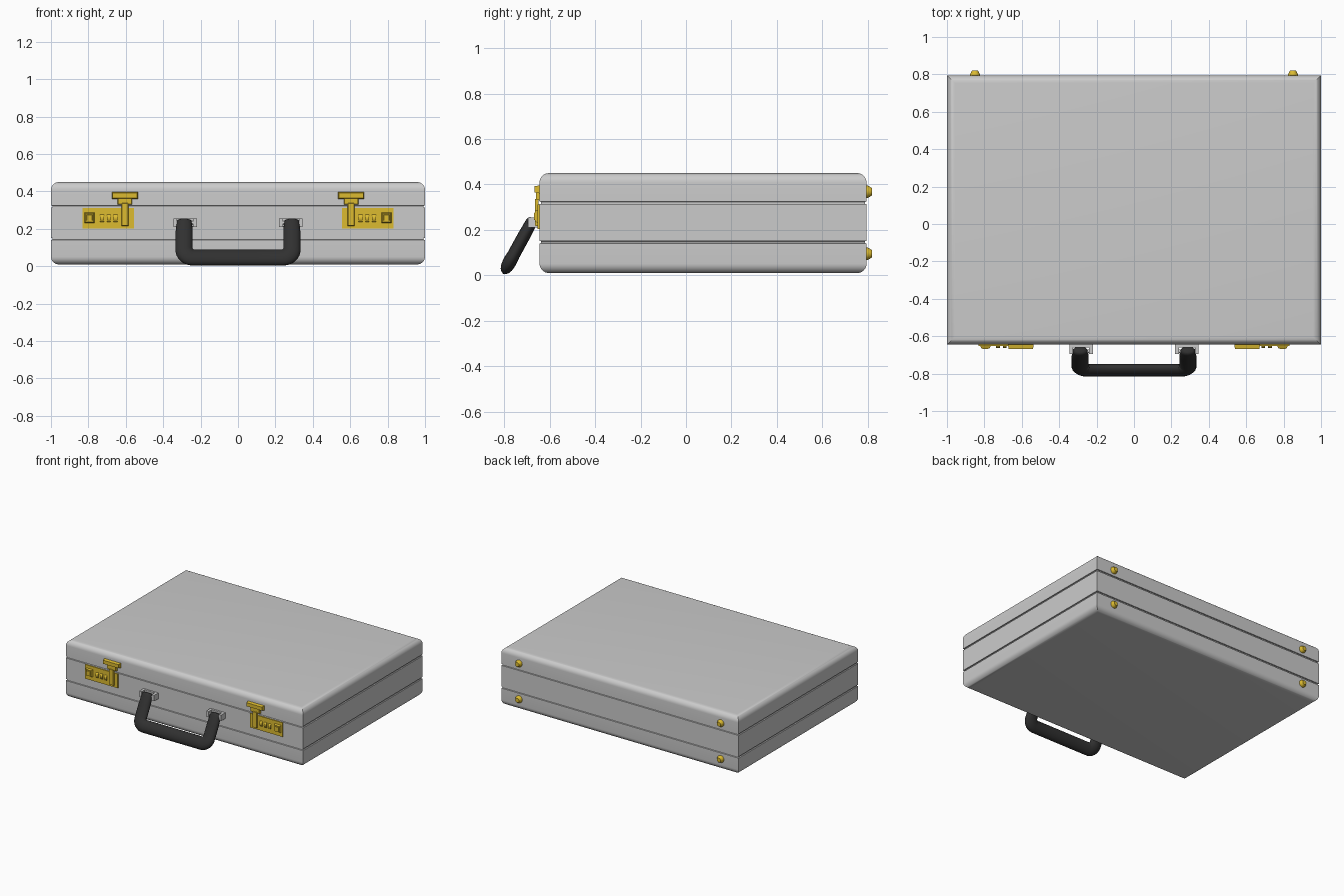
import bpy, bmesh
from math import sin, cos, pi, radians
from mathutils import Vector, Matrix

if "Cube" in bpy.data.objects:
    bpy.data.objects.remove(bpy.data.objects["Cube"])


def material(name, color):
    m = bpy.data.materials.new(name)
    m.diffuse_color = (*color, 1)
    m.use_nodes = True
    m.node_tree.nodes["Principled BSDF"].inputs["Base Color"].default_value = m.diffuse_color
    return m


GOLD = material("gold", (0.72, 0.5, 0.03))
BLACK = material("black", (0.03, 0.03, 0.03))


def finish(bm, name, mat=None, angle=35):
    bmesh.ops.recalc_face_normals(bm, faces=bm.faces[:])
    me = bpy.data.meshes.new(name)
    bm.to_mesh(me)
    bm.free()
    ob = bpy.data.objects.new(name, me)
    bpy.context.collection.objects.link(ob)
    if mat:
        me.materials.append(mat)
    bpy.ops.object.select_all(action='DESELECT')
    ob.select_set(True)
    bpy.context.view_layer.objects.active = ob
    bpy.ops.object.shade_smooth_by_angle(angle=radians(angle))
    return ob


def loft(bm, rings):
    loops = [[bm.verts.new(p) for p in r] for r in rings]
    n = len(loops[0])
    for a, b in zip(loops, loops[1:]):
        for i in range(n):
            j = (i + 1) % n
            bm.faces.new((a[i], a[j], b[j], b[i]))
    bm.faces.new(loops[0])
    bm.faces.new(loops[-1])


def slab(bm, x, z, y0, y1, taper=0.0):
    """Box on the front face, its outer side shrunk by taper."""
    def ring(y, t):
        return [(x[0] + t, y, z[0] + t), (x[1] - t, y, z[0] + t),
                (x[1] - t, y, z[1] - t), (x[0] + t, y, z[1] - t)]
    loft(bm, [ring(y0, 0), ring(y1, taper)])


# case: rectangular rings following a rounded profile with two seams
X, Y0, Y1, R = 1.0, -0.645, 0.795, 0.042
arc = [i * pi / 2 / 8 for i in range(9)]
profile = [(R - R * sin(a), 0.01 + R - R * cos(a)) for a in arc]
for z in (0.146, 0.319):
    profile += [(0, z - 0.006), (0.007, z - 0.004), (0.007, z + 0.004), (0, z + 0.006)]
profile += [(R - R * cos(a), 0.45 - R + R * sin(a)) for a in arc]
bm = bmesh.new()
loft(bm, [[(-X + d, Y0 + d, z), (X - d, Y0 + d, z), (X - d, Y1 - d, z), (-X + d, Y1 - d, z)]
          for d, z in profile])
finish(bm, "case")

# handle: elliptical section swept in a plane hanging away from the front
pivot = Vector((0, -0.68, 0.235))
down = Vector((0, -0.48, -0.877))
out = Vector((0, -0.877, 0.48))
half = [(0.288, -0.016, 0.55), (0.288, -0.008, 0.85), (0.288, 0.004, 0.92), (0.288, 0.07, 1.0)]
for i in range(9):
    a = i * pi / 2 / 8
    half.append((0.237 + 0.051 * cos(a), 0.163 + 0.051 * sin(a), 1.0 + 0.08 * sin(2 * a)))
half.append((0.1, 0.214, 1.0))
path = half + [(-x, v, s) for x, v, s in reversed(half)]
rings = []
for k, (x, v, s) in enumerate(path):
    a, b = path[max(k - 1, 0)], path[min(k + 1, len(path) - 1)]
    t = Vector((b[0] - a[0], b[1] - a[1])).normalized()
    side = Vector((-t.y, 0, 0)) + down * t.x
    c = pivot + Vector((x, 0, 0)) + down * v
    rings.append([c + side * (0.046 * s * cos(q)) + out * (0.028 * s * sin(q))
                  for q in (2 * pi * j / 16 for j in range(16))])
bm = bmesh.new()
loft(bm, rings)
finish(bm, "handle", BLACK, 50)

for m, label in ((-1, "left"), (1, "right")):
    def sx(a, b):
        return tuple(sorted((m * a, m * b)))

    # handle bracket: back plate and two ears
    bm = bmesh.new()
    slab(bm, sx(0.22, 0.345), (0.21, 0.255), -0.64, -0.66)
    for a, b in ((0.22, 0.24), (0.325, 0.345)):
        slab(bm, sx(a, b), (0.21, 0.255), -0.655, -0.696)
    # hinge pin
    bmesh.ops.create_cone(bm, cap_ends=True, segments=12, radius1=0.01, radius2=0.01, depth=0.105,
                          matrix=Matrix.Translation((m * 0.2825, -0.68, 0.233)) @ Matrix.Rotation(pi / 2, 4, 'Y'))
    finish(bm, label + "_handle_bracket")

    # latch plate, strap, neck and clasp
    bm = bmesh.new()
    slab(bm, sx(0.557, 0.832), (0.203, 0.311), -0.64, -0.653)
    slab(bm, sx(0.585, 0.624), (0.215, 0.34), -0.65, -0.665, 0.004)
    slab(bm, sx(0.565, 0.645), (0.329, 0.366), -0.64, -0.660, 0.004)
    slab(bm, sx(0.535, 0.675), (0.36, 0.397), -0.64, -0.668, 0.005)
    finish(bm, label + "_latch", GOLD)

    # square release button with a raised rim
    bm = bmesh.new()
    slab(bm, sx(0.765, 0.823), (0.23, 0.29), -0.65, -0.665, 0.007)
    slab(bm, sx(0.777, 0.811), (0.242, 0.278), -0.66, -0.669, 0.003)
    finish(bm, label + "_release_button", GOLD)

    # three number wheels
    bm = bmesh.new()
    for x in (0.655, 0.691, 0.727):
        bmesh.ops.create_cone(bm, cap_ends=True, segments=16, radius1=0.026, radius2=0.026, depth=0.02,
                              matrix=Matrix.Translation((m * x, -0.637, 0.257)) @ Matrix.Rotation(pi / 2, 4, 'Y'))
    finish(bm, label + "_number_wheels", GOLD)

    # stud feet on the back
    for z, level in ((0.095, "lower"), (0.368, "upper")):
        bm = bmesh.new()
        loft(bm, [[(m * 0.85 + r * cos(q), y, z + r * sin(q))
                   for q in (2 * pi * j / 16 for j in range(16))]
                  for r, y in ((0.027, 0.785), (0.027, 0.80), (0.016, 0.82))])
        finish(bm, f"{label}_{level}_back_foot", GOLD)
